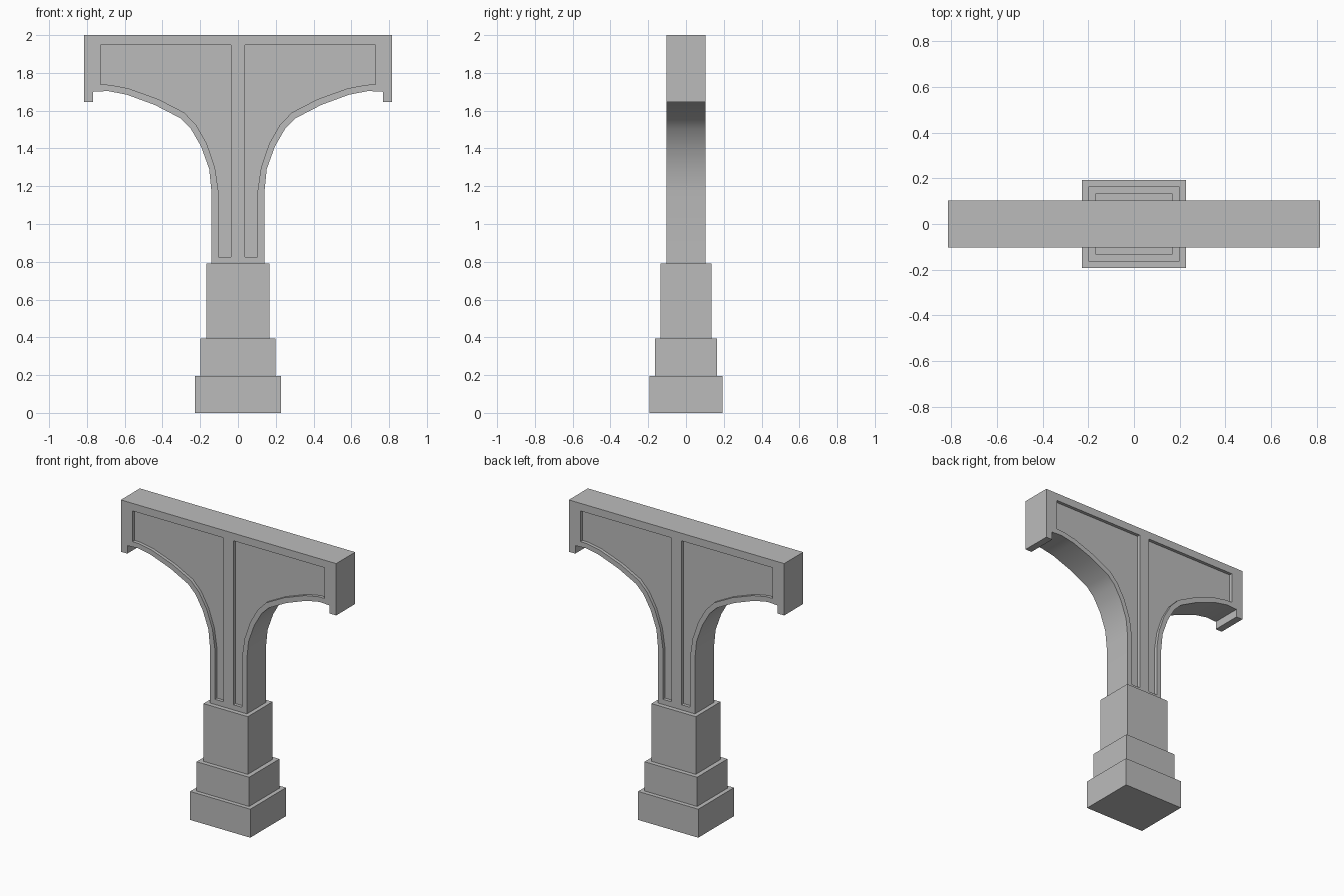
import bpy
import bmesh
from math import radians

cube = bpy.data.objects.get("Cube")
if cube:
    bpy.data.objects.remove(cube, do_unlink=True)

stone = bpy.data.materials.new("grey_stone")
stone.use_nodes = True
colour = (0.5, 0.5, 0.5, 1)
stone.diffuse_color = colour
stone.node_tree.nodes["Principled BSDF"].inputs["Base Color"].default_value = colour


def prism(name, outline, y0, y1):
    """Extrude an x-z outline from y0 to y1."""
    bm = bmesh.new()
    face = bm.faces.new([bm.verts.new((x, y0, z)) for x, z in outline])
    ext = bmesh.ops.extrude_face_region(bm, geom=[face])
    verts = [v for v in ext["geom"] if isinstance(v, bmesh.types.BMVert)]
    bmesh.ops.translate(bm, verts=verts, vec=(0, y1 - y0, 0))
    bmesh.ops.recalc_face_normals(bm, faces=bm.faces)
    mesh = bpy.data.meshes.new(name)
    bm.to_mesh(mesh)
    bm.free()
    mesh.materials.append(stone)
    obj = bpy.data.objects.new(name, mesh)
    bpy.context.collection.objects.link(obj)
    return obj


def activate(obj):
    bpy.ops.object.select_all(action="DESELECT")
    obj.select_set(True)
    bpy.context.view_layer.objects.active = obj


# Stepped pedestal: half width, half depth, bottom, top
steps = {
    "pedestal_base": (0.228, 0.193, 0, 0.195),
    "pedestal_middle": (0.199, 0.164, 0.195, 0.395),
    "pedestal_top": (0.168, 0.134, 0.395, 0.79),
}
for name, (w, d, z0, z1) in steps.items():
    prism(name, [(-w, z0), (w, z0), (w, z1), (-w, z1)], -d, d)

# Shaft and arched arms as one mirrored outline
DEPTH = 0.103
RECESS = 0.022
arch = [(0.14, 1.17), (0.152, 1.29), (0.195, 1.41), (0.25, 1.505), (0.305, 1.56),
        (0.44, 1.63), (0.59, 1.685), (0.69, 1.704), (0.767, 1.70)]
half = [(0.14, 0.79)] + arch + [(0.767, 1.645), (0.816, 1.645), (0.816, 2)]
body = prism("arched_column", half + [(-x, z) for x, z in reversed(half)], -DEPTH, DEPTH)

# Sunken panels on both faces, following the arch
panel = [(0.038, 0.825), (0.103, 0.825), (0.103, 1.17), (0.122, 1.30), (0.165, 1.425),
         (0.222, 1.525), (0.285, 1.59), (0.42, 1.66), (0.58, 1.718), (0.68, 1.737),
         (0.727, 1.738), (0.727, 1.948), (0.038, 1.948)]
activate(body)
for side in (-1, 1):
    for face in (-1, 1):
        cutter = prism("panel_cutter", [(side * x, z) for x, z in panel],
                       face * (DEPTH - RECESS), face * (DEPTH + 0.05))
        cutter.hide_render = True
        cut = body.modifiers.new("panel", "BOOLEAN")
        cut.operation = "DIFFERENCE"
        cut.solver = "EXACT"
        cut.object = cutter
        bpy.ops.object.modifier_apply(modifier=cut.name)
        bpy.data.objects.remove(cutter, do_unlink=True)

# Smooth arch curves with crisp corners
activate(body)
bpy.ops.object.shade_smooth_by_angle(angle=radians(30))
